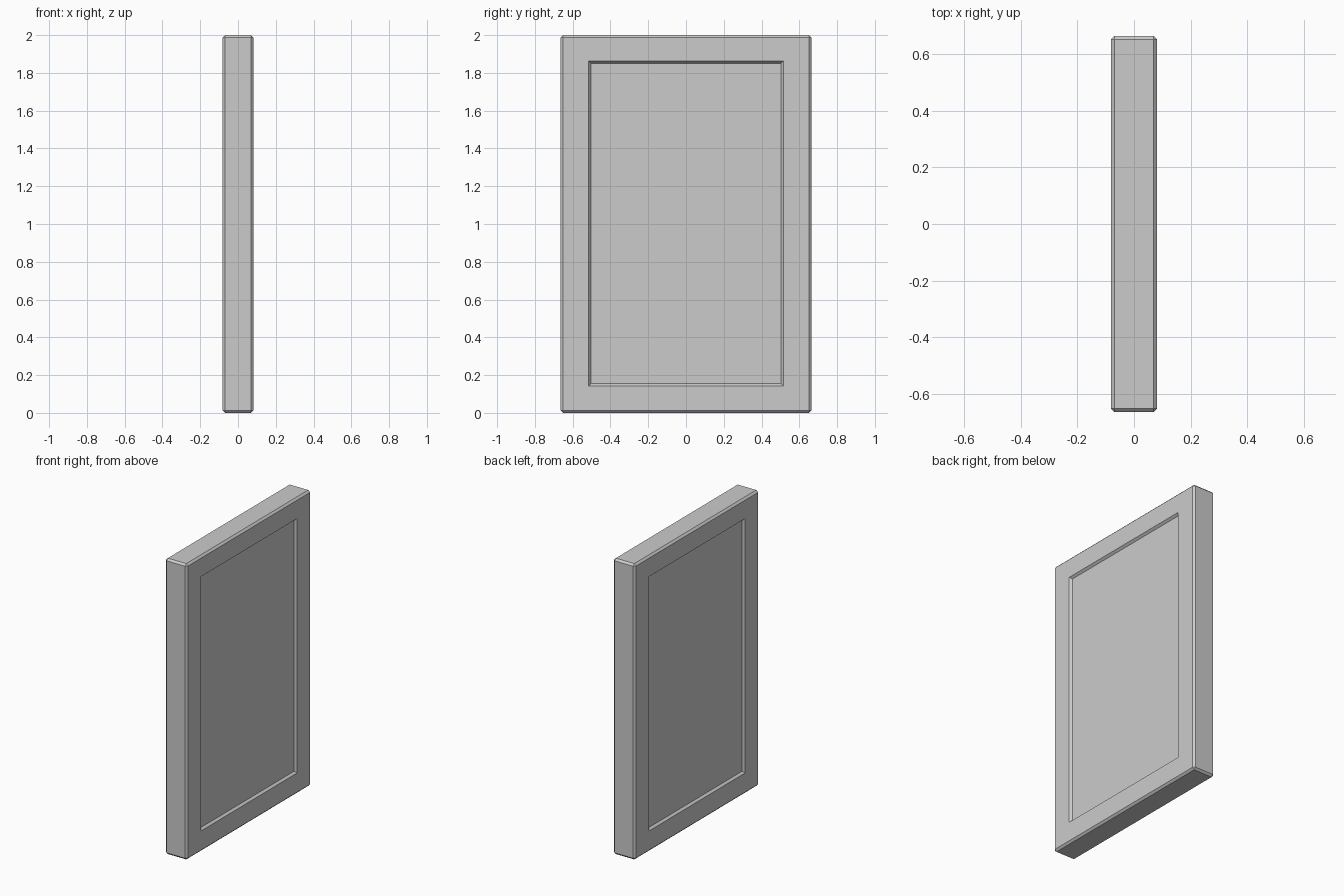
import bpy, bmesh

if "Cube" in bpy.data.objects:
    bpy.data.objects.remove(bpy.data.objects["Cube"])

HX, HY, HEIGHT = 0.082, 0.664, 2.0     # half thickness, half width, height
BEVEL = 0.013
REC_Y, REC_Z0, REC_Z1 = 0.515, 0.143, 1.862   # outer rim of the recess
SLOPE, DEPTH = 0.012, 0.015            # recess wall inset and depth

bm = bmesh.new()

# Slab with chamfered edges
bmesh.ops.create_cube(bm, size=1)
for v in bm.verts:
    v.co = (v.co.x * 2 * HX, v.co.y * 2 * HY, (v.co.z + 0.5) * HEIGHT)
bmesh.ops.bevel(bm, geom=bm.edges[:], offset=BEVEL, segments=1,
                profile=0.5, affect='EDGES')


def fit(face, x, half_y, z0, z1):
    """Place a rectangular face's corners on the given rectangle."""
    mid = face.calc_center_median().z
    for v in face.verts:
        v.co = (x, half_y if v.co.y > 0 else -half_y, z1 if v.co.z > mid else z0)


# Shallow sloped recess on both broad sides
for side in (-1, 1):
    bm.normal_update()
    panel = max(bm.faces, key=lambda f: f.normal.x * side * f.calc_area())
    bmesh.ops.inset_region(bm, faces=[panel], thickness=0.1)
    fit(panel, side * HX, REC_Y, REC_Z0, REC_Z1)
    bmesh.ops.inset_region(bm, faces=[panel], thickness=0.01)
    fit(panel, side * (HX - DEPTH), REC_Y - SLOPE, REC_Z0 + SLOPE, REC_Z1 - SLOPE)

bmesh.ops.recalc_face_normals(bm, faces=bm.faces[:])
mesh = bpy.data.meshes.new("door_panel")
bm.to_mesh(mesh)
bm.free()
bpy.context.collection.objects.link(bpy.data.objects.new("door_panel", mesh))
